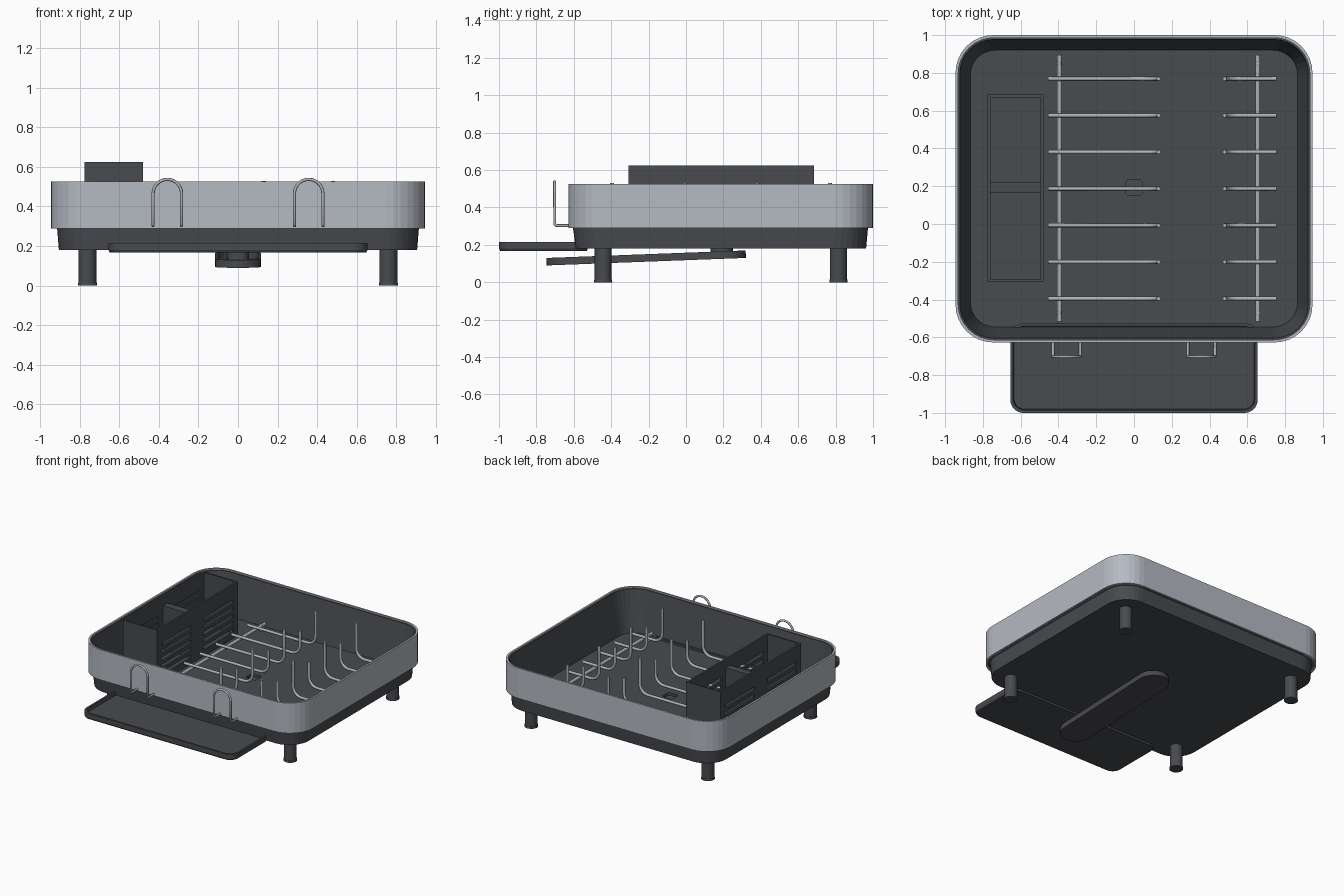
import bpy, bmesh, math
from mathutils import Matrix, Vector

if "Cube" in bpy.data.objects:
    bpy.data.objects.remove(bpy.data.objects["Cube"])


def mat(name, c):
    m = bpy.data.materials.new(name)
    m.diffuse_color = (*c, 1)
    m.use_nodes = True
    m.node_tree.nodes["Principled BSDF"].inputs["Base Color"].default_value = m.diffuse_color
    return m


DARK = mat("dark plastic", (0.065, 0.069, 0.077))
STEEL = mat("brushed steel", (0.46, 0.49, 0.54))
WIRE = mat("wire steel", (0.44, 0.45, 0.48))


def finish(bm, name, m):
    bmesh.ops.recalc_face_normals(bm, faces=bm.faces)
    me = bpy.data.meshes.new(name)
    bm.to_mesh(me)
    bm.free()
    me.materials.append(m)
    ob = bpy.data.objects.new(name, me)
    bpy.context.collection.objects.link(ob)
    return ob


def ring(bm, hx, y0, y1, r, z, seg=8):
    """Rounded rectangle of verts, centred on x = 0."""
    out = []
    for i, (sx, cy) in enumerate(((1, y1 - r), (-1, y1 - r), (-1, y0 + r), (1, y0 + r))):
        for k in range(seg + 1):
            a = math.pi / 2 * (i + k / seg)
            out.append(bm.verts.new((sx * (hx - r) + r * math.cos(a), cy + r * math.sin(a), z)))
    return out


def loft(name, rings, m, closed=False):
    """Skin rounded rectangles; cap the ends, or join last to first."""
    bm = bmesh.new()
    rs = [ring(bm, *r) for r in rings]
    n = len(rs[0])
    for a, b in zip(rs, rs[1:] + (rs[:1] if closed else [])):
        for i in range(n):
            bm.faces.new((a[i], a[(i + 1) % n], b[(i + 1) % n], b[i]))
    if not closed:
        bm.faces.new(rs[0])
        bm.faces.new(rs[-1])
    return finish(bm, name, m)


def boxes(name, items, m):
    """One object from boxes given as (x0, x1, y0, y1, z0, z1)."""
    bm = bmesh.new()
    for x0, x1, y0, y1, z0, z1 in items:
        mx = Matrix.Translation(((x0 + x1) / 2, (y0 + y1) / 2, (z0 + z1) / 2)) \
            @ Matrix.Diagonal((x1 - x0, y1 - y0, z1 - z0, 1))
        bmesh.ops.create_cube(bm, size=1, matrix=mx)
    return finish(bm, name, m)


def wires(name, paths, r):
    """Round wires along point paths, as one smooth mesh."""
    cu = bpy.data.curves.new(name, 'CURVE')
    cu.dimensions = '3D'
    cu.bevel_depth = r
    cu.bevel_resolution = 2
    cu.use_fill_caps = True
    for p in paths:
        s = cu.splines.new('POLY')
        s.points.add(len(p) - 1)
        for pt, co in zip(s.points, p):
            pt.co = (*co, 1)
    cu.materials.append(WIRE)
    ob = bpy.data.objects.new(name, cu)
    bpy.context.collection.objects.link(ob)
    bpy.ops.object.select_all(action='DESELECT')
    ob.select_set(True)
    bpy.context.view_layer.objects.active = ob
    bpy.ops.object.convert(target='MESH')
    bpy.ops.object.shade_smooth_by_angle(angle=math.radians(50))


# Tray basin: outside up, over the lip, down the sloping inside to the floor
basin = loft("basin", [
    (0.905, -0.59, 0.963, 0.17, 0.18),
    (0.914, -0.604, 0.973, 0.18, 0.29),
    (0.932, -0.614, 0.987, 0.19, 0.30),
    (0.932, -0.614, 0.987, 0.19, 0.515),
    (0.922, -0.604, 0.977, 0.18, 0.515),
    (0.866, -0.545, 0.92, 0.13, 0.20)], DARK)

# Drain hole in the floor
cutter = loft("drain_cutter", [(0.043, 0.15, 0.235, 0.02, 0.1), (0.043, 0.15, 0.235, 0.02, 0.25)], DARK)
mod = basin.modifiers.new("drain", 'BOOLEAN')
mod.operation = 'DIFFERENCE'
mod.object = cutter
bpy.context.view_layer.objects.active = basin
bpy.ops.object.modifier_apply(modifier="drain")
bpy.data.objects.remove(cutter)

# Steel band round the basin
loft("steel_band", [
    (0.945, -0.627, 1.0, 0.2, 0.29),
    (0.945, -0.627, 1.0, 0.2, 0.525),
    (0.931, -0.613, 0.986, 0.19, 0.525),
    (0.931, -0.613, 0.986, 0.19, 0.29)], STEEL, closed=True)

# Pull-out drip tray at the front
loft("drip_tray", [
    (0.648, -0.993, -0.53, 0.065, 0.168),
    (0.655, -1.0, -0.525, 0.07, 0.18),
    (0.655, -1.0, -0.525, 0.07, 0.215),
    (0.64, -0.985, -0.54, 0.06, 0.215),
    (0.635, -0.98, -0.545, 0.055, 0.188)], DARK)

# Swivel spout underneath, sloping to the front, with its socket
spout = loft("spout", [
    (0.115, -0.533, 0.533, 0.114, -0.02),
    (0.115, -0.533, 0.533, 0.114, 0.02),
    (0.1, -0.518, 0.518, 0.099, 0.02),
    (0.1, -0.518, 0.518, 0.099, -0.008)], DARK)
spout.location = (0, -0.213, 0.13)
spout.rotation_euler.x = math.atan(0.04 / 1.06)
loft("spout_socket", [(0.055, 0.13, 0.25, 0.05, 0.135), (0.055, 0.13, 0.25, 0.05, 0.18)], DARK)

# Four feet
for side, x in (("left", -0.76), ("right", 0.76)):
    for end, y in (("front", -0.443), ("back", 0.815)):
        bm = bmesh.new()
        for r1, r2, z0, z1 in ((0.049, 0.047, 0, 0.015), (0.045, 0.045, 0.012, 0.19)):
            bmesh.ops.create_cone(bm, cap_ends=True, segments=24, radius1=r1, radius2=r2,
                                  depth=z1 - z0, matrix=Matrix.Translation((x, y, (z0 + z1) / 2)))
        finish(bm, f"{side}_{end}_foot", DARK)

# Cutlery caddy: floor, end walls, divider, slotted side walls
X0, X1, Y0, Y1, T = -0.775, -0.48, -0.308, 0.685, 0.014
parts = [(X0, X1, Y0, Y1, 0.205, 0.22),
         (X0, X1, Y0, Y0 + T, 0.205, 0.625),
         (X0, X1, Y1 - T, Y1, 0.205, 0.625),
         (X0 + T, X1 - T, 0.165, 0.22, 0.21, 0.56)]
for x in (X0, X1 - T):
    parts += [(x, x + T, Y0, Y1, 0.205, 0.25), (x, x + T, Y0, Y1, 0.505, 0.625)]
    for a, b in ((Y0, -0.25), (0.11, 0.265), (0.63, Y1)):
        parts.append((x, x + T, a, b, 0.25, 0.505))
    for k in range(4):
        z = 0.28 + k * 0.056
        parts.append((x, x + T, -0.25, 0.63, z, z + 0.028))
boxes("cutlery_caddy", parts, DARK)

# Plate rack: two long rails with small feet
rails = []
for x in (-0.395, 0.655):
    rails.append([(x, -0.515, 0.24), (x, 0.895, 0.24)])
    for y in (-0.47, 0.85):
        rails.append([(x, y, 0.2), (x, y, 0.25)])
wires("rack_rails", rails, 0.013)

# Plate prongs: bent wires, alternating tall and short
prongs = []
for i in range(7):
    y = -0.395 + i * 0.194
    top = 0.53 if i % 2 == 0 else 0.45
    for x_end, x_up in ((-0.455, 0.13), (0.755, 0.48)):
        s = 1 if x_up > x_end else -1
        R = 0.07
        path = [(x_end, y, 0.262)]
        for k in range(7):
            a = math.pi / 2 * k / 6
            path.append((x_up - s * R * (1 - math.sin(a)), y, 0.262 + R * (1 - math.cos(a))))
        path.append((x_up, y, top))
        prongs.append(path)
wires("plate_prongs", prongs, 0.011)

# Arched hooks on the front
hooks = []
for cx in (-0.357, 0.357):
    w, zc = 0.072, 0.465
    path = [(cx + w, -0.62, 0.303), (cx + w, -0.693, 0.303), (cx + w, -0.702, 0.312)]
    path += [(cx + w * math.cos(math.pi * k / 14), -0.702, zc + w * math.sin(math.pi * k / 14))
             for k in range(15)]
    path += [(cx - w, -0.702, 0.312), (cx - w, -0.693, 0.303), (cx - w, -0.62, 0.303)]
    hooks.append(path)
wires("front_hooks", hooks, 0.008)
